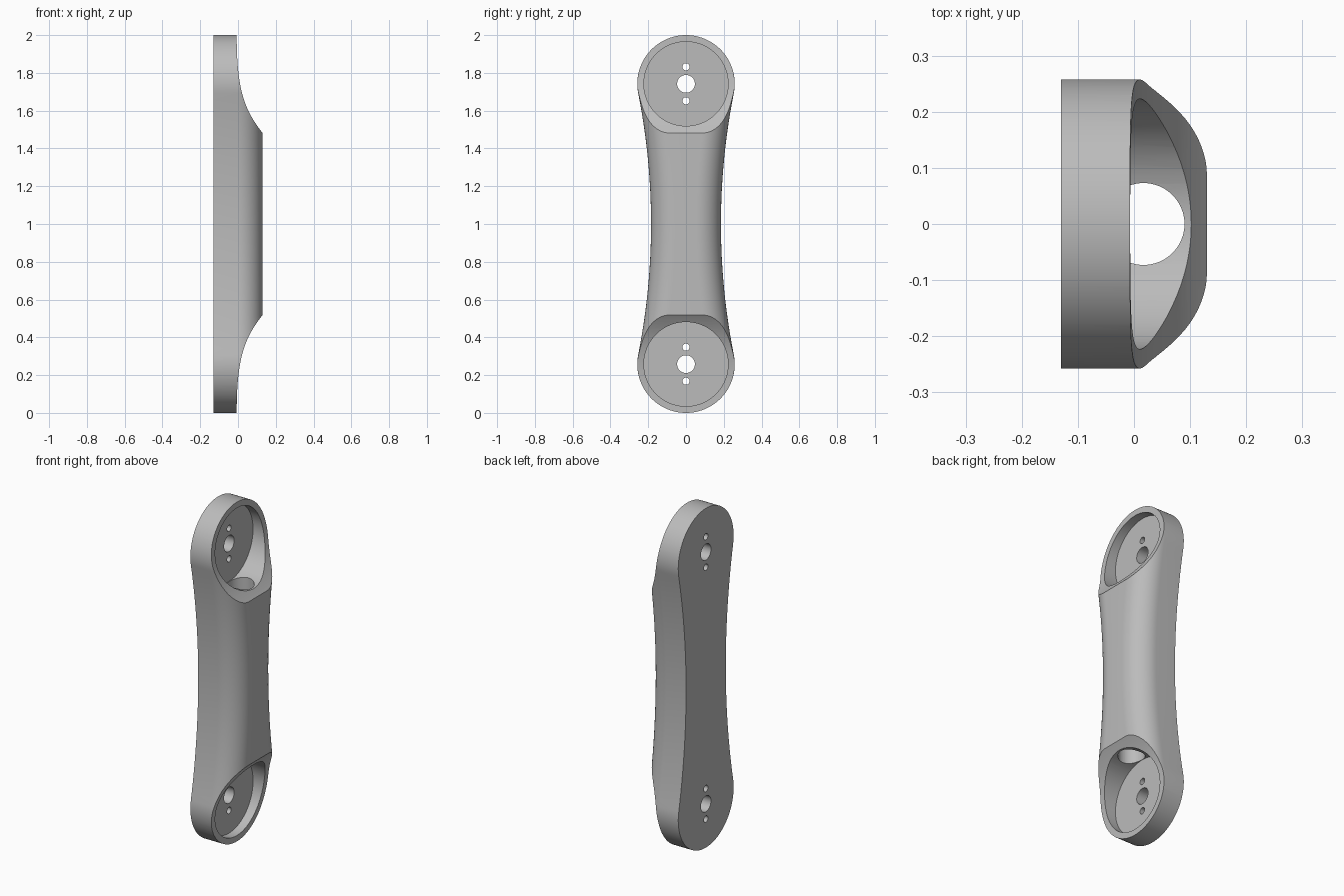
import bpy, bmesh, math
from mathutils import Matrix, Vector

cube = bpy.data.objects.get("Cube")
if cube:
    bpy.data.objects.remove(cube, do_unlink=True)

BACK, FRONT = -0.13, 0.13            # thickness along x
END_R, WAIST, PIVOT = 0.258, 0.185, 0.742
FILLET = 0.13
MID_Z = 1.0
# radius of the concave side, tangent to both round ends
SIDE_R = (WAIST**2 + PIVOT**2 - END_R**2) / (2 * (END_R - WAIST))

grey = bpy.data.materials.new("satin grey")
grey.use_nodes = True
grey.diffuse_color = (0.5, 0.5, 0.5, 1)
grey.node_tree.nodes["Principled BSDF"].inputs["Base Color"].default_value = (0.5, 0.5, 0.5, 1)


def finish(name, bm):
    bmesh.ops.recalc_face_normals(bm, faces=bm.faces)
    mesh = bpy.data.meshes.new(name)
    bm.to_mesh(mesh)
    bm.free()
    mesh.materials.append(grey)
    obj = bpy.data.objects.new(name, mesh)
    bpy.context.collection.objects.link(obj)
    return obj


def outline(inset):
    """Dog-bone outline in (y, z), moved inward by inset."""
    a = math.atan2(PIVOT, WAIST + SIDE_R)
    r, big = END_R - inset, SIDE_R + inset
    top = [(r * math.cos(t), PIVOT + r * math.sin(t))
           for t in (-a + (math.pi + 2 * a) * i / 64 for i in range(65))]
    side = [(-(WAIST + SIDE_R) + big * math.cos(t), big * math.sin(t))
            for t in (a - 2 * a * i / 40 for i in range(1, 40))]
    half = top + side
    return half + [(-y, -z) for y, z in half]


def loft(name, rings):
    """Skin a stack of closed rings and cap both ends."""
    bm = bmesh.new()
    loops = [[bm.verts.new(p) for p in ring] for ring in rings]
    for low, high in zip(loops, loops[1:]):
        for i in range(len(low)):
            j = (i + 1) % len(low)
            bm.faces.new((low[i], low[j], high[j], high[i]))
    bm.faces.new(loops[0])
    bm.faces.new(loops[-1])
    return finish(name, bm)


def cylinder(name, radius, start, end, sides=64):
    start, end = Vector(start), Vector(end)
    axis = end - start
    bm = bmesh.new()
    turn = axis.to_track_quat('Z', 'Y').to_matrix().to_4x4()
    bmesh.ops.create_cone(bm, cap_ends=True, segments=sides, radius1=radius, radius2=radius,
                          depth=axis.length, matrix=Matrix.Translation((start + end) / 2) @ turn)
    return finish(name, bm)


# Arm body: flat back, straight sides, rounded front edges
levels = [(BACK, 0)]
for i in range(17):
    t = math.pi / 2 * i / 16
    levels.append((FRONT - FILLET + FILLET * math.sin(t), FILLET * (1 - math.cos(t))))
arm = loft("link_arm", [[(x, y, MID_Z + z) for y, z in outline(d)] for x, d in levels])


# Swept end scoop, a curve extruded across the width
def scoop(sign):
    p = [Vector(c) for c in ((-0.007, 1.0), (-0.007, 0.72), (0.03, 0.61), (0.128, 0.484))]
    curve = []
    for i in range(33):
        t = i / 32
        s = 1 - t
        curve.append(p[0] * s**3 + p[1] * 3 * s * s * t + p[2] * 3 * s * t * t + p[3] * t**3)
    curve.append(p[3] + (p[3] - p[2]) * 0.5)
    shape = [Vector((-0.007, 1.2))] + curve + [Vector((curve[-1].x, 1.2))]
    return loft("scoop_cutter", [[(c.x, y, MID_Z + sign * c.y) for c in shape] for y in (-0.5, 0.5)])


cutters = []
FLOOR = -0.058
for sign in (1, -1):
    z = MID_Z + sign * PIVOT
    cutters.append(scoop(sign))
    cutters.append(cylinder("pocket_cutter", 0.223, (FLOOR, 0, z), (0.4, 0, z), 96))
    for radius, shift in ((0.047, 0), (0.019, 0.09), (0.019, -0.09)):
        cutters.append(cylinder("bolt_hole_cutter", radius, (-0.3, 0, z + shift), (0, 0, z + shift), 40))
# Cable tunnel running between the two pockets
cutters.append(cylinder("tunnel_cutter", 0.073, (0.017, 0, MID_Z - PIVOT), (0.017, 0, MID_Z + PIVOT)))

bpy.ops.object.select_all(action='DESELECT')
bpy.context.view_layer.objects.active = arm
arm.select_set(True)
for cutter in cutters:
    cutter.hide_render = True
    mod = arm.modifiers.new("cut", 'BOOLEAN')
    mod.operation, mod.solver, mod.object = 'DIFFERENCE', 'EXACT', cutter
    bpy.ops.object.modifier_apply(modifier=mod.name)
    bpy.data.objects.remove(cutter, do_unlink=True)

bpy.ops.object.shade_smooth_by_angle(angle=math.radians(25))
